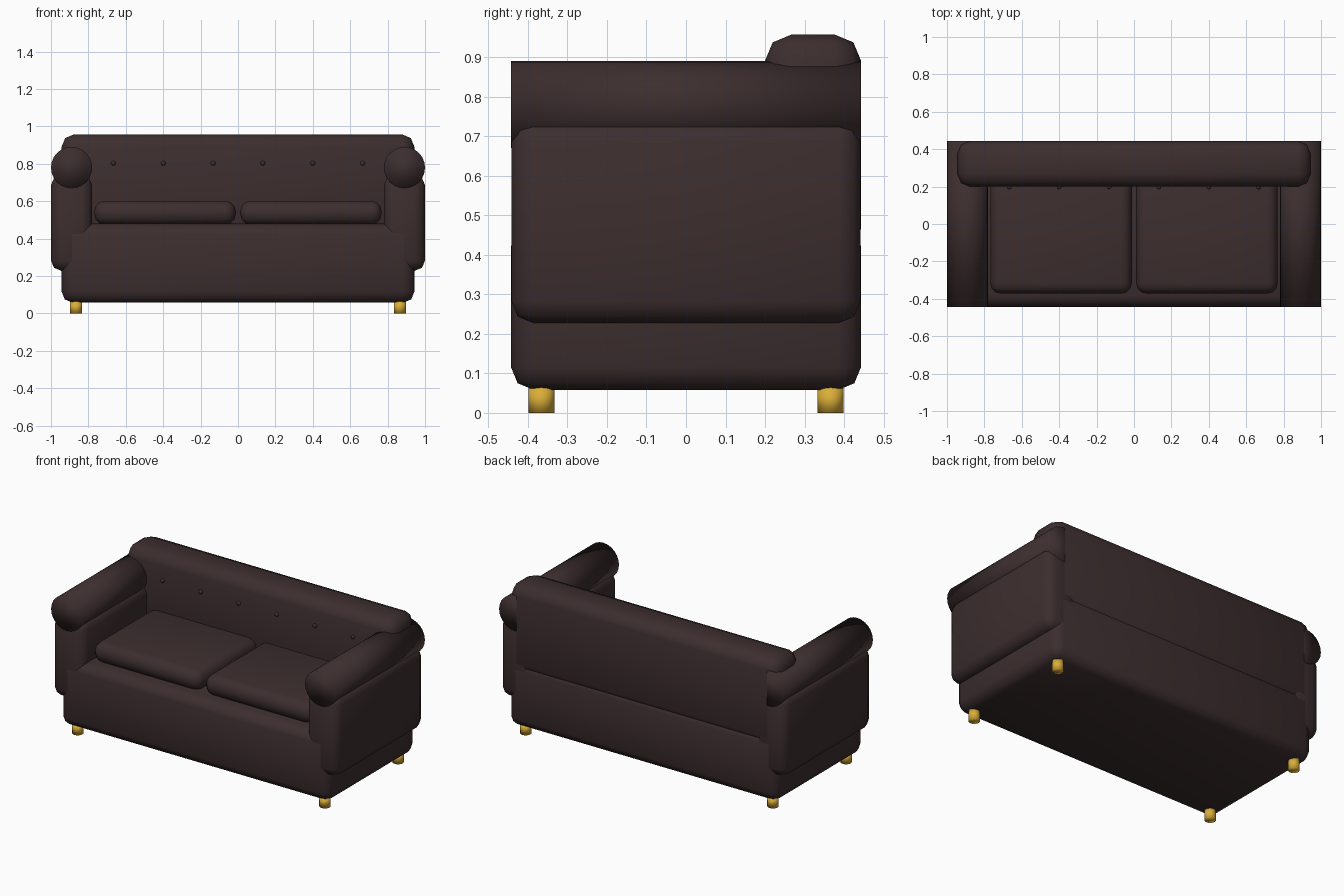
import bpy
from math import radians

cube = bpy.data.objects.get("Cube")
if cube:
    bpy.data.objects.remove(cube, do_unlink=True)


def material(name, color):
    m = bpy.data.materials.new(name)
    m.use_nodes = True
    m.diffuse_color = color
    bsdf = next(n for n in m.node_tree.nodes if n.type == 'BSDF_PRINCIPLED')
    bsdf.inputs["Base Color"].default_value = color
    return m


leather = material("dark brown leather", (0.046, 0.027, 0.028, 1))
gold = material("gold metal", (0.70, 0.42, 0.04, 1))


def finish(name, mat):
    ob = bpy.context.object
    ob.name = name
    ob.data.materials.append(mat)
    return ob


def padded_box(name, x, y, z, bevel, segments=2):
    """Box between the given (low, high) ranges with soft bevelled edges."""
    ranges = (x, y, z)
    bpy.ops.mesh.primitive_cube_add(size=1, location=[(a + b) / 2 for a, b in ranges])
    ob = finish(name, leather)
    ob.scale = [b - a for a, b in ranges]
    bpy.ops.object.transform_apply(location=False, rotation=False, scale=True)
    mod = ob.modifiers.new("soft edges", 'BEVEL')
    mod.width = bevel
    mod.segments = segments
    bpy.ops.object.modifier_apply(modifier=mod.name)
    bpy.ops.object.shade_smooth_by_angle(angle=radians(60))


def cylinder(name, mat, radius, depth, location, rotation=(0, 0, 0), sides=24):
    bpy.ops.mesh.primitive_cylinder_add(vertices=sides, radius=radius, depth=depth,
                                        location=location, rotation=rotation)
    finish(name, mat)
    bpy.ops.object.shade_smooth()


# Base and backrest
padded_box("base", (-0.943, 0.943), (-0.443, 0.443), (0.058, 0.48), 0.058)
padded_box("backrest", (-0.943, 0.943), (0.2, 0.443), (0.40, 0.957), 0.066)

for side, s in (("left", 1), ("right", -1)):
    # Armrest panel with a round roll on top
    padded_box(side + "_arm", sorted((s * 0.78, s)), (-0.442, 0.442), (0.228, 0.74), 0.055)
    cylinder(side + "_arm_roll", leather, 0.11, 0.886, (s * 0.89, 0, 0.78),
             (radians(90), 0, 0))
    # Seat cushion
    padded_box(side + "_cushion", sorted((s * 0.012, s * 0.768)), (-0.372, 0.27),
               (0.475, 0.602), 0.055, 3)
    # Feet
    for end, e in (("front", -1), ("back", 1)):
        cylinder(side + "_" + end + "_foot", gold, 0.033, 0.064,
                 (s * 0.866, e * 0.366, 0.032))
    # Tufting buttons
    for i in range(3):
        bpy.ops.mesh.primitive_uv_sphere_add(segments=12, ring_count=8, radius=0.013,
                                             location=(s * (0.133 + 0.267 * i), 0.198, 0.803))
        finish(f"{side}_button_{i + 1}", leather)
        bpy.ops.object.shade_smooth()
